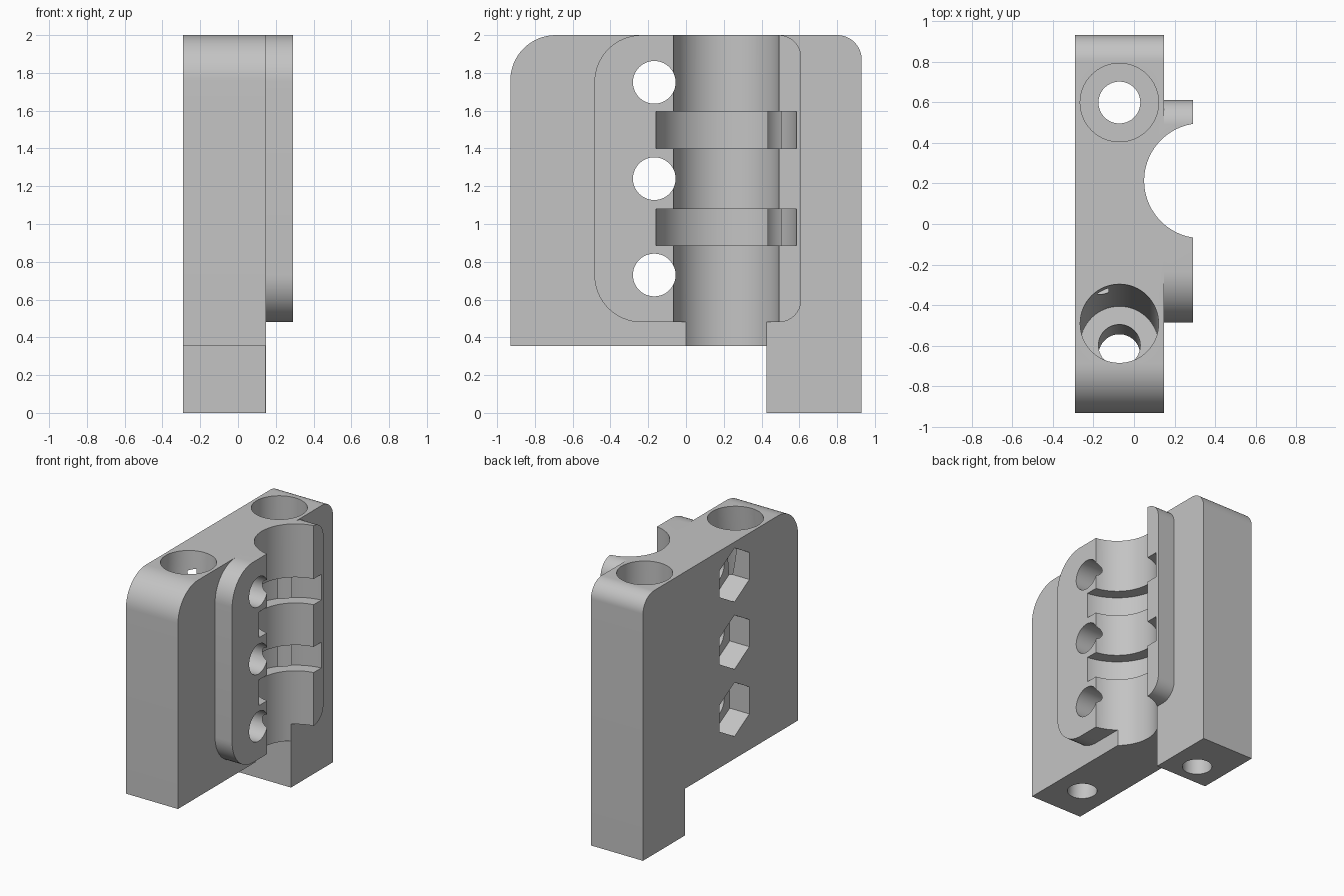
import bpy, bmesh, math
from mathutils import Matrix, Vector

old = bpy.data.objects.get("Cube")
if old:
    bpy.data.objects.remove(old, do_unlink=True)

grey = bpy.data.materials.new("plain_grey")
grey.use_nodes = True
COLOUR = (0.55, 0.55, 0.55, 1)
grey.diffuse_color = COLOUR
grey.node_tree.nodes["Principled BSDF"].inputs["Base Color"].default_value = COLOUR


def make_object(name, bm):
    bmesh.ops.recalc_face_normals(bm, faces=bm.faces[:])
    mesh = bpy.data.meshes.new(name)
    bm.to_mesh(mesh)
    bm.free()
    mesh.materials.append(grey)
    obj = bpy.data.objects.new(name, mesh)
    bpy.context.collection.objects.link(obj)
    return obj


def arc(cy, cz, r, start, end, n=16):
    return [(cy + r * math.cos(math.radians(start + (end - start) * i / n)),
             cz + r * math.sin(math.radians(start + (end - start) * i / n)))
            for i in range(n + 1)]


def prism(name, profile, x0, x1):
    """Extrude a y-z profile along x."""
    bm = bmesh.new()
    face = bm.faces.new([bm.verts.new((x0, y, z)) for y, z in profile])
    ext = bmesh.ops.extrude_face_region(bm, geom=[face])
    moved = [v for v in ext["geom"] if isinstance(v, bmesh.types.BMVert)]
    bmesh.ops.translate(bm, verts=moved, vec=(x1 - x0, 0, 0))
    return make_object(name, bm)


def rod(name, a, b, r, n=64):
    """Cylinder between two points."""
    a, b = Vector(a), Vector(b)
    turn = (b - a).to_track_quat('Z', 'Y').to_matrix().to_4x4()
    bm = bmesh.new()
    bmesh.ops.create_cone(bm, cap_ends=True, segments=n, radius1=r, radius2=r,
                          depth=(b - a).length,
                          matrix=Matrix.Translation((a + b) / 2) @ turn)
    return make_object(name, bm)


def combine(target, tool, operation):
    mod = target.modifiers.new(tool.name, 'BOOLEAN')
    mod.operation, mod.solver, mod.object = operation, 'EXACT', tool
    bpy.context.view_layer.objects.active = target
    bpy.ops.object.modifier_apply(modifier=mod.name)
    bpy.data.objects.remove(tool, do_unlink=True)


BACK, FACE, PAD = -0.29, 0.147, 0.29

# Main block with a long leg and rounded top corners
block = prism("bearing_block",
              [(-0.93, 0.355), (0.425, 0.355), (0.425, 0), (0.93, 0)]
              + arc(0.80, 1.87, 0.13, 0, 90) + arc(-0.69, 1.76, 0.24, 90, 180),
              BACK, FACE)

# Raised rounded pad
pad = prism("raised_pad",
            arc(0.49, 0.60, 0.12, -90, 0) + arc(0.49, 1.88, 0.12, 0, 90)
            + arc(-0.235, 1.75, 0.25, 90, 180) + arc(-0.235, 0.73, 0.25, 180, 270),
            0.10, PAD)
combine(block, pad, 'UNION')

# Bearing channel and two strap grooves
CX, CY = 0.333, 0.213
combine(block, rod("channel", (CX, CY, -0.1), (CX, CY, 2.1), 0.283, 96), 'DIFFERENCE')
for z0, z1 in ((0.885, 1.08), (1.40, 1.595)):
    combine(block, rod("strap_groove", (CX, CY, z0), (CX, CY, z1), 0.375, 96), 'DIFFERENCE')

# Clamp bolt holes with hexagonal nut pockets on the back
for z in (0.73, 1.24, 1.75):
    combine(block, rod("bolt_hole", (-0.5, -0.168, z), (0.5, -0.168, z), 0.113), 'DIFFERENCE')
    hexagon = arc(-0.168, z, 0.205, 90, 390, 5)
    combine(block, prism("nut_pocket", hexagon, -0.4, -0.125), 'DIFFERENCE')

# Counterbored mounting holes: straight at the back, tilted at the front
SX, SLOPE = -0.072, 0.095
for y_top, slope, floor in ((0.598, 0, 0.515), (-0.49, SLOPE, 0.87)):
    def on_axis(z):
        return (SX, y_top - slope * (2 - z), z)
    combine(block, rod("screw_hole", on_axis(-0.2), on_axis(2.3), 0.103), 'DIFFERENCE')
    combine(block, rod("counterbore", on_axis(floor), on_axis(2.3), 0.193), 'DIFFERENCE')

# Smooth curved walls, keep edges sharp
bpy.ops.object.select_all(action='DESELECT')
block.select_set(True)
bpy.context.view_layer.objects.active = block
bpy.ops.object.shade_smooth_by_angle(angle=math.radians(25))
